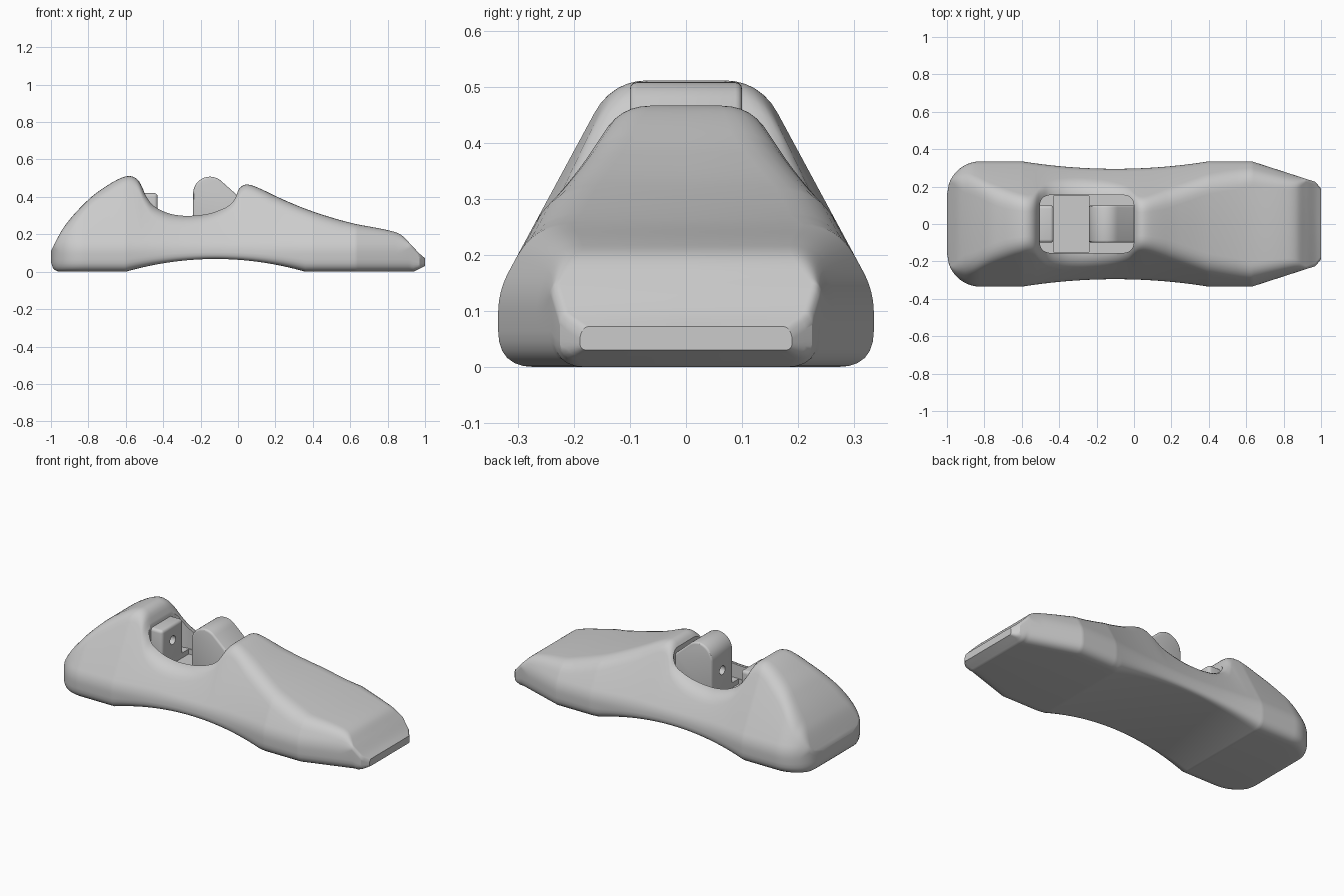
import bpy, bmesh, math
from mathutils import Vector

if "Cube" in bpy.data.objects:
    bpy.data.objects.remove(bpy.data.objects["Cube"])

grey = bpy.data.materials.new("plain grey")
grey.use_nodes = True
GREY = (0.6, 0.6, 0.6, 1)
grey.diffuse_color = GREY
grey.node_tree.nodes["Principled BSDF"].inputs["Base Color"].default_value = GREY

# Top ridge line along the body, as (x, z)
RIDGE = [(-1, .11), (-.93, .24), (-.8, .385), (-.7, .46), (-.62, .503), (-.57, .51), (-.53, .485),
         (-.5, .425), (-.46, .365), (-.4, .325), (-.34, .306), (-.26, .3), (-.16, .313), (-.08, .345),
         (-.03, .385), (0, .435), (.02, .457), (.05, .466), (.1, .452), (.25, .382), (.4, .322),
         (.6, .262), (.8, .222), (.87, .198), (.92, .15), (.97, .097), (1, .072)]


def ridge(x):
    """Smooth cubic through the ridge points."""
    last = len(RIDGE) - 1
    i = max(k for k in range(last) if RIDGE[k][0] <= x + 1e-9)

    def slope(k):
        a, b = RIDGE[max(k - 1, 0)], RIDGE[min(k + 1, last)]
        return (b[1] - a[1]) / (b[0] - a[0])
    (x0, z0), (x1, z1) = RIDGE[i], RIDGE[i + 1]
    d, t = x1 - x0, (x - x0) / (x1 - x0)
    return (z0 * (1 + 2 * t) * (1 - t) ** 2 + z1 * t * t * (3 - 2 * t)
            + d * t * (1 - t) * (slope(i) * (1 - t) - slope(i + 1) * t))


def half_width(x):
    if x < -.82:
        return .155 + math.sqrt(max(0, .18 ** 2 - (x + .82) ** 2))
    if x > .97:
        return .225 - 1.2 * (x - .97)
    if x > .63:
        return .335 - .11 * (x - .63) / .34
    return .335 - .04 * max(0, 1 - ((x + .1) / .5) ** 2)


def underside(x):
    arch = .068 * max(0, 1 - ((x + .12) / .48) ** 2)
    heel = .05 - math.sqrt(max(0, .05 ** 2 - max(0, -.95 - x) ** 2))
    return arch + heel + max(0, x - .94) * .5


def fillet(points, radii, steps=6):
    """Round the inner corners of an open polyline."""
    pts = [Vector(p) for p in points]
    out = [pts[0]]
    for a, p, b, r in zip(pts, pts[1:], pts[2:], radii):
        u, v = a - p, b - p
        r = min(r, u.length * .48, v.length * .48)
        s, e = p + u.normalized() * r, p + v.normalized() * r
        out += [s.lerp(p, k / steps).lerp(p.lerp(e, k / steps), k / steps) for k in range(steps + 1)]
    return out + [pts[-1]]


def section(x):
    w, h, b = half_width(x), ridge(x), underside(x)
    wall = min(.135, h - .015)
    top = w - (h - wall) * .54
    half = fillet([(0, b), (w, b), (w, wall), (top, h), (0, h)], [.065, .04, .075])
    return [(x, p.x, p.y) for p in half] + [(x, -p.x, p.y) for p in half[-2:0:-1]]


def finish(name, bm):
    bmesh.ops.recalc_face_normals(bm, faces=bm.faces)
    mesh = bpy.data.meshes.new(name)
    bm.to_mesh(mesh)
    bm.free()
    mesh.materials.append(grey)
    obj = bpy.data.objects.new(name, mesh)
    bpy.context.collection.objects.link(obj)
    return obj


def prism(name, outline, axis, low, high):
    """Extrude a 2D outline along y (outline in x, z) or z (outline in x, y)."""
    bm = bmesh.new()
    place = (lambda p, d: (p[0], d, p[1])) if axis == "y" else (lambda p, d: (p[0], p[1], d))
    face = bm.faces.new([bm.verts.new(place(p, low)) for p in outline])
    new = bmesh.ops.extrude_face_region(bm, geom=[face])["geom"]
    move = Vector(place((0, 0), high - low))
    bmesh.ops.translate(bm, vec=move, verts=[v for v in new if isinstance(v, bmesh.types.BMVert)])
    return finish(name, bm)


def activate(obj):
    bpy.ops.object.select_all(action="DESELECT")
    obj.select_set(True)
    bpy.context.view_layer.objects.active = obj


def apply(obj, kind, **settings):
    mod = obj.modifiers.new(kind, kind)
    for key, value in settings.items():
        setattr(mod, key, value)
    activate(obj)
    bpy.ops.object.modifier_apply(modifier=mod.name)


def cut(obj, cutter):
    apply(obj, "BOOLEAN", object=cutter, operation="DIFFERENCE", solver="EXACT")
    bpy.data.objects.remove(cutter)


def bolt_hole(obj, x, z, depth):
    bpy.ops.mesh.primitive_cylinder_add(vertices=24, radius=.026, depth=depth,
                                        location=(x, 0, z), rotation=(0, math.pi / 2, 0))
    cut(obj, bpy.context.object)


# Body: lofted sections from heel to nose
STATIONS = 200
bm = bmesh.new()
rings = [[bm.verts.new(p) for p in section(-1 + 2 * i / STATIONS)] for i in range(STATIONS + 1)]
for a, b in zip(rings, rings[1:]):
    for k in range(len(a)):
        n = (k + 1) % len(a)
        bm.faces.new((a[k], a[n], b[n], b[k]))
bm.faces.new(rings[0])
bm.faces.new(rings[-1])
body = finish("body_shell", bm)

# Pocket in the saddle, with a deeper slot across the middle
x0, x1, y1 = -.505, 0, .155
corners = [(-.25, -y1), (x1, -y1), (x1, y1), (x0, y1), (x0, -y1), (-.25, -y1)]
outline = fillet(corners, [.065, .065, .065, .065])[:-1]
cut(body, prism("pocket_cutter", outline, "z", .22, .8))
slot = [(-.43, -.15), (-.24, -.15), (-.24, .15), (-.43, .15)]
cut(body, prism("slot_cutter", slot, "z", .19, .3))

# Rear clamp block
block = prism("clamp_block", [(-.535, .2), (-.43, .2), (-.43, .42), (-.535, .42)], "y", -.1, .1)
apply(block, "BEVEL", width=.018, segments=4)
bolt_hole(block, -.43, .33, .08)

# Tongue with a rounded crest that slopes into the front wall
crest = [(-.15 + .09 * math.cos(a), .418 + .09 * math.sin(a))
         for a in (math.radians(180 - 9 * k) for k in range(16))]
tongue = prism("tongue", [(-.24, .19)] + crest + [(0, .405), (.03, .38), (.03, .19)], "y", -.1, .1)
apply(tongue, "BEVEL", width=.012, segments=3, limit_method="ANGLE", angle_limit=math.radians(40))
bolt_hole(tongue, -.24, .33, .1)

# Smooth shading with crisp edges kept
for obj in (body, block, tongue):
    activate(obj)
    bpy.ops.object.shade_smooth_by_angle(angle=math.radians(30))
